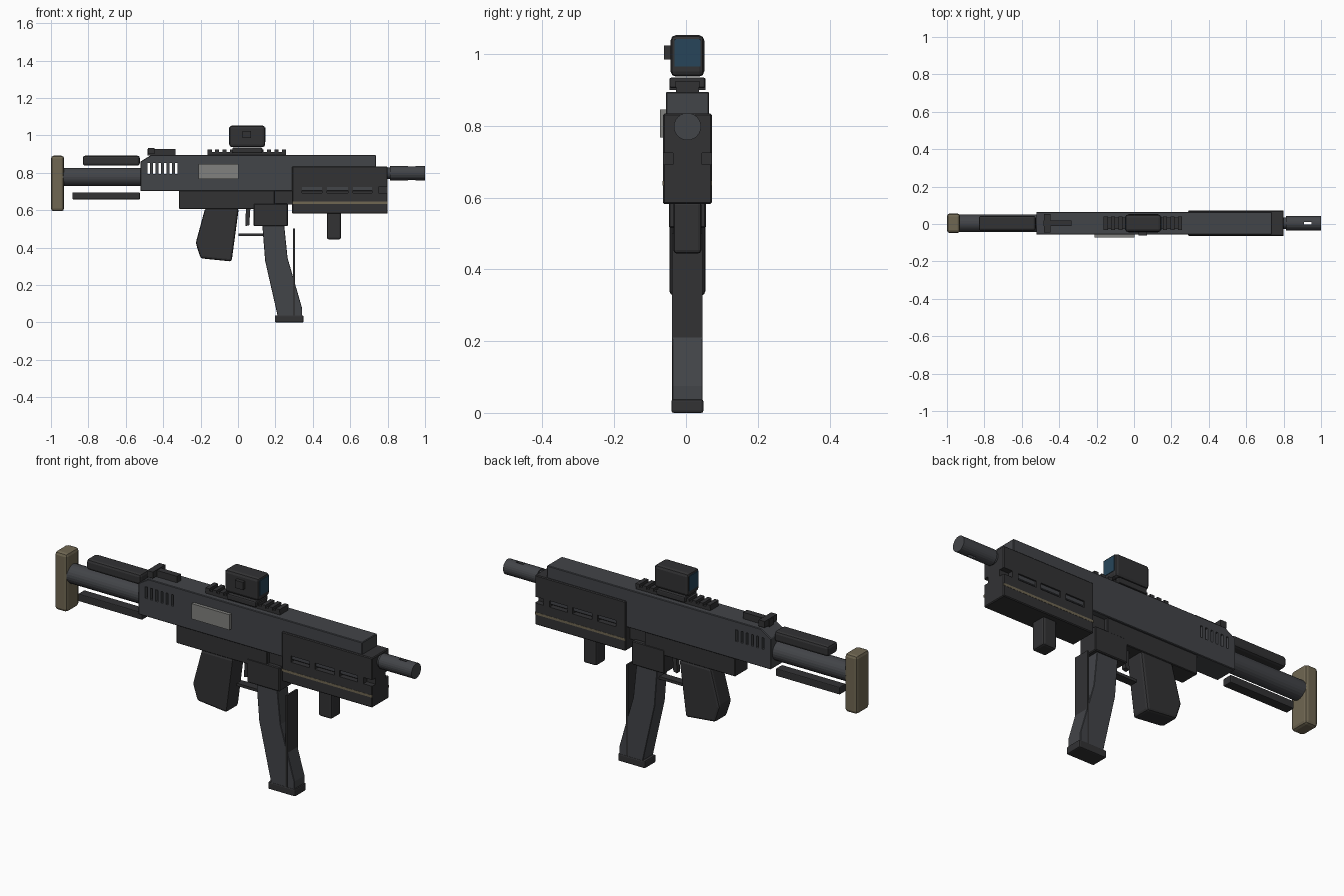
import bpy, bmesh, math
from mathutils import Matrix

if "Cube" in bpy.data.objects:
    bpy.data.objects.remove(bpy.data.objects["Cube"])

CY = 0.004  # centre plane of the body


def material(name, r, g, b):
    m = bpy.data.materials.new(name)
    m.diffuse_color = (r, g, b, 1)
    m.use_nodes = True
    m.node_tree.nodes["Principled BSDF"].inputs["Base Color"].default_value = m.diffuse_color
    return m


GREY = material("gunmetal", 0.055, 0.058, 0.065)
DARK = material("dark_polymer", 0.032, 0.032, 0.034)
TAN = material("tan", 0.16, 0.135, 0.085)
STEEL = material("steel", 0.22, 0.22, 0.21)
GLASS = material("glass", 0.02, 0.06, 0.1)


def add_prism(bm, pts, y0, y1):
    """Extrude an x-z outline from y0 to y1."""
    a = [bm.verts.new((x, y0, z)) for x, z in pts]
    b = [bm.verts.new((x, y1, z)) for x, z in pts]
    bm.faces.new(a)
    bm.faces.new(b[::-1])
    n = len(pts)
    for i in range(n):
        j = (i + 1) % n
        bm.faces.new((a[j], a[i], b[i], b[j]))


def rect(x0, x1, z0, z1):
    return [(x0, z0), (x1, z0), (x1, z1), (x0, z1)]


def finish(name, bm, mat, bevel=0, segments=2):
    bmesh.ops.recalc_face_normals(bm, faces=bm.faces[:])
    me = bpy.data.meshes.new(name)
    bm.to_mesh(me)
    bm.free()
    ob = bpy.data.objects.new(name, me)
    bpy.context.collection.objects.link(ob)
    if mat:
        me.materials.append(mat)
    if bevel:
        mod = ob.modifiers.new("bevel", 'BEVEL')
        mod.width = bevel
        mod.segments = segments
        mod.limit_method = 'ANGLE'
    return ob


def prism(name, pts, hw, mat, bevel=0, segments=2):
    bm = bmesh.new()
    add_prism(bm, pts, CY - hw, CY + hw)
    return finish(name, bm, mat, bevel, segments)


def box(name, x0, x1, z0, z1, hw, mat, bevel=0, segments=2):
    return prism(name, rect(x0, x1, z0, z1), hw, mat, bevel, segments)


def boxes(name, items, mat):
    """Several boxes (x0, x1, z0, z1, y0, y1) in one object."""
    bm = bmesh.new()
    for x0, x1, z0, z1, y0, y1 in items:
        add_prism(bm, rect(x0, x1, z0, z1), y0, y1)
    return finish(name, bm, mat)


def tube(name, x0, x1, z, r, mat, bevel=0):
    bm = bmesh.new()
    m = Matrix.Translation(((x0 + x1) / 2, CY, z)) @ Matrix.Rotation(math.pi / 2, 4, 'Y')
    bmesh.ops.create_cone(bm, cap_ends=True, segments=24, radius1=r, radius2=r,
                          depth=x1 - x0, matrix=m)
    return finish(name, bm, mat, bevel)


def cut(ob, items):
    cutter = boxes(ob.name + "_cutter", items, None)
    cutter.hide_render = True
    mod = ob.modifiers.new("cut", 'BOOLEAN')
    mod.object = cutter
    mod.solver = 'EXACT'
    bpy.context.view_layer.objects.active = ob
    for m in list(ob.modifiers):
        bpy.ops.object.modifier_apply(modifier=m.name)
    bpy.data.objects.remove(cutter)


# Stock
box("butt_pad", -1.0, -0.93, 0.595, 0.892, 0.052, TAN, 0.015)
tube("buffer_tube", -0.935, -0.515, 0.778, 0.048, GREY)
box("cheek_rest", -0.83, -0.525, 0.838, 0.892, 0.04, DARK, 0.013)
box("lower_stock_bar", -0.885, -0.525, 0.658, 0.696, 0.025, DARK, 0.004)

# Receiver with vents cut right through
receiver = prism("receiver", [(-0.522, 0.702), (0.738, 0.702), (0.738, 0.895),
                              (-0.465, 0.895), (-0.522, 0.86)], 0.06, GREY, 0.003, 1)
cut(receiver, [(x - 0.006, x + 0.006, 0.794, 0.853, -0.2, 0.2)
               for x in [-0.477 + 0.0294 * i for i in range(6)]])
boxes("ejection_port_cover", [(-0.21, 0.003, 0.768, 0.846, -0.073, -0.05)], STEEL)
box("lower_receiver", -0.315, 0.196, 0.607, 0.705, 0.05, DARK, 0.003, 1)
box("magazine_well", 0.084, 0.266, 0.515, 0.636, 0.052, DARK, 0.004, 1)
box("front_lug", 0.19, 0.30, 0.63, 0.705, 0.03, DARK)

# Grip and trigger
prism("grip", [(-0.176, 0.61), (0.004, 0.61), (-0.034, 0.326), (-0.2, 0.343),
               (-0.226, 0.425)], 0.05, DARK, 0.012)
prism("trigger", [(0.042, 0.61), (0.066, 0.61), (0.06, 0.52), (0.04, 0.515)], 0.012, DARK)
box("trigger_guard", 0.004, 0.14, 0.463, 0.477, 0.02, DARK)

# Magazine
prism("magazine", [(0.13, 0.52), (0.247, 0.52), (0.265, 0.345), (0.343, 0.075),
                   (0.343, 0.03), (0.213, 0.03), (0.145, 0.33)], 0.042, GREY, 0.002, 1)
box("magazine_spine", 0.295, 0.304, 0.03, 0.502, 0.0425, DARK)
box("magazine_base", 0.197, 0.35, 0.0, 0.038, 0.0445, DARK, 0.006)

# Handguard with side slots
handguard = box("handguard", 0.29, 0.80, 0.582, 0.834, 0.068, DARK, 0.004, 1)
slots = [(0.342, 0.448), (0.477, 0.588), (0.615, 0.717), (0.75, 0.85)]
cut(handguard, [(a, b, 0.692, 0.724, CY + min(s * 0.04, s * 0.1), CY + max(s * 0.04, s * 0.1))
                for a, b in slots for s in (-1, 1)])
box("handguard_stripe", 0.291, 0.799, 0.634, 0.646, 0.069, TAN)
box("foregrip", 0.475, 0.55, 0.444, 0.59, 0.039, DARK, 0.01)

# Barrel and muzzle
tube("barrel", 0.73, 0.83, 0.798, 0.03, GREY)
muzzle = tube("muzzle", 0.812, 1.0, 0.798, 0.038, GREY)
cut(muzzle, [(0.908, 0.948, 0.7, 0.9, CY - 0.008, CY + 0.008)])

# Top rail
box("rail_base", -0.162, 0.256, 0.893, 0.911, 0.032, DARK)
boxes("rail_teeth", [(x, x + 0.022, 0.909, 0.924, CY - 0.035, CY + 0.035)
                     for x in [-0.162 + 0.0396 * i for i in range(11)]], DARK)

# Rear sight
boxes("rear_sight", [(-0.484, -0.335, 0.893, 0.928, CY - 0.016, CY + 0.016),
                     (-0.48, -0.447, 0.9, 0.932, CY - 0.05, CY + 0.05)], DARK)

# Optic
box("optic_mount", -0.03, 0.13, 0.905, 0.935, 0.05, DARK, 0.006)
box("optic_body", -0.047, 0.145, 0.937, 1.053, 0.047, DARK, 0.015)
for side, x in (("rear", -0.049), ("front", 0.143)):
    box(side + "_lens", x, x + 0.004, 0.965, 1.042, 0.036, GLASS)
boxes("optic_knob", [(0.025, 0.07, 0.985, 1.024, -0.061, -0.03)], DARK)
